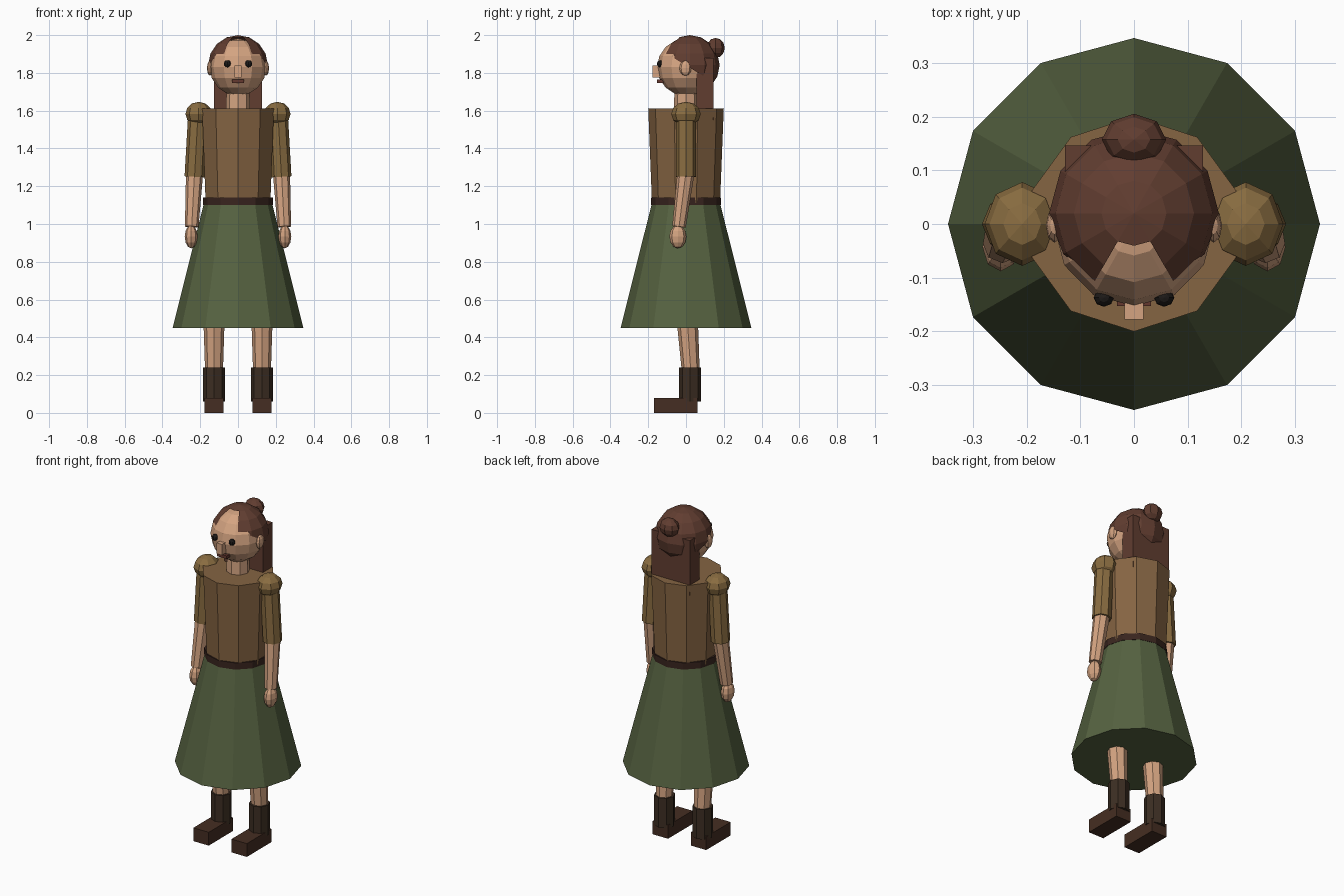
import bpy, bmesh, math
from mathutils import Vector, Matrix

if "Cube" in bpy.data.objects:
    bpy.data.objects.remove(bpy.data.objects["Cube"])


def material(name, color):
    m = bpy.data.materials.new(name)
    m.diffuse_color = (*color, 1)
    m.use_nodes = True
    m.node_tree.nodes["Principled BSDF"].inputs["Base Color"].default_value = m.diffuse_color
    return m


SKIN = material("skin", (0.66, 0.37, 0.22))
TUNIC = material("brown cloth", (0.235, 0.128, 0.055))
SLEEVE = material("light brown cloth", (0.25, 0.15, 0.052))
SKIRT = material("green cloth", (0.092, 0.122, 0.052))
HAIR = material("brown hair", (0.12, 0.047, 0.03))
BOOT = material("dark leather", (0.045, 0.027, 0.016))
SHOE = material("shoe leather", (0.06, 0.027, 0.016))
BELT = material("belt leather", (0.04, 0.018, 0.013))
EYE = material("black", (0.012, 0.01, 0.009))
LIP = material("lip brown", (0.13, 0.04, 0.028))


def finish(bm, name, mat):
    bmesh.ops.recalc_face_normals(bm, faces=bm.faces)
    me = bpy.data.meshes.new(name)
    bm.to_mesh(me)
    bm.free()
    me.materials.append(mat)
    ob = bpy.data.objects.new(name, me)
    bpy.context.collection.objects.link(ob)
    return ob


def limb(name, a, b, ra, rb, sides, mat):
    """Tapered prism from point a to point b."""
    a, b = Vector(a), Vector(b)
    d = b - a
    rot = Vector((0, 0, -1)).rotation_difference(d).to_matrix().to_4x4()
    if d.z > 0:
        rot = Matrix.Identity(4)
    bm = bmesh.new()
    rings = []
    for p, r in ((a, ra), (b, rb)):
        ring = []
        for i in range(sides):
            t = 2 * math.pi * i / sides
            ring.append(bm.verts.new(p + rot @ Vector((r * math.sin(t), r * math.cos(t), 0))))
        rings.append(ring)
    for i in range(sides):
        j = (i + 1) % sides
        bm.faces.new((rings[0][i], rings[0][j], rings[1][j], rings[1][i]))
    for ring in rings:
        bm.faces.new(ring)
    return finish(bm, name, mat)


def ball_mesh(loc, size, segs, rings):
    bm = bmesh.new()
    bmesh.ops.create_uvsphere(bm, u_segments=segs, v_segments=rings, radius=1)
    bmesh.ops.transform(bm, matrix=Matrix.Translation(loc) @ Matrix.Diagonal((*size, 1)), verts=bm.verts)
    return bm


def ball(name, loc, size, segs, rings, mat):
    return finish(ball_mesh(loc, size, segs, rings), name, mat)


def box(name, lo, hi, mat):
    lo, hi = Vector(lo), Vector(hi)
    bm = bmesh.new()
    bmesh.ops.create_cube(bm, size=1)
    m = Matrix.Translation((lo + hi) / 2) @ Matrix.Diagonal((*(hi - lo), 1))
    bmesh.ops.transform(bm, matrix=m, verts=bm.verts)
    return finish(bm, name, mat)


# Clothing
limb("skirt", (0, 0, 0.45), (0, 0, 1.12), 0.346, 0.178, 12, SKIRT)
limb("belt", (0, 0, 1.10), (0, 0, 1.14), 0.185, 0.185, 12, BELT)
limb("torso", (0, 0, 1.11), (0, 0, 1.612), 0.18, 0.2, 10, TUNIC)

# Head and face
limb("neck", (0, 0, 1.58), (0, 0, 1.74), 0.065, 0.06, 8, SKIN)
ball("head", (0, 0, 1.83), (0.15, 0.153, 0.152), 12, 8, SKIN)
box("nose", (-0.018, -0.178, 1.775), (0.018, -0.13, 1.84), SKIN)
box("mouth", (-0.032, -0.153, 1.747), (0.032, -0.12, 1.765), LIP)

# Hair cap: trimmed by a sloping plane, with a gap at the forehead
centre = Vector((0, 0.02, 1.842))
bm = ball_mesh(centre, (0.158, 0.158, 0.158), 12, 8)
gap = []
for f in bm.faces:
    d = f.calc_center_median() - centre
    if d.y < -0.055 and abs(d.x) < 0.55 * -d.y:
        gap.append(f)
bmesh.ops.delete(bm, geom=gap, context='FACES')
bmesh.ops.bisect_plane(bm, geom=bm.verts[:] + bm.edges[:] + bm.faces[:],
                       plane_co=(0, -0.12, 1.912), plane_no=(0, 0.605, 1), clear_inner=True)
finish(bm, "hair_cap", HAIR)
ball("hair_bun", (0, 0.157, 1.932), (0.06, 0.048, 0.053), 8, 6, HAIR)
box("back_hair", (-0.128, 0.055, 1.55), (0.128, 0.146, 1.88), HAIR)

# Paired parts
for side, s in (("left", 1), ("right", -1)):
    ball(side + "_eye", (s * 0.056, -0.137, 1.848), (0.019, 0.017, 0.019), 8, 6, EYE)
    ball(side + "_ear", (s * 0.148, -0.003, 1.825), (0.016, 0.032, 0.04), 8, 6, SKIN)

    # Arm
    ball(side + "_shoulder_puff", (s * 0.208, 0, 1.583), (0.07, 0.078, 0.064), 8, 6, SLEEVE)
    limb(side + "_sleeve", (s * 0.212, 0, 1.58), (s * 0.23, 0, 1.25), 0.052, 0.053, 8, SLEEVE)
    limb(side + "_forearm", (s * 0.229, 0.002, 1.29), (s * 0.245, -0.037, 0.985), 0.046, 0.036, 8, SKIN)
    ball(side + "_hand", (s * 0.248, -0.043, 0.933), (0.034, 0.045, 0.062), 8, 6, SKIN)

    # Leg and boot
    limb(side + "_thigh", (s * 0.1, 0, 1.0), (s * 0.127, 0.005, 0.5), 0.07, 0.057, 8, SKIN)
    limb(side + "_shin", (s * 0.127, 0.005, 0.52), (s * 0.127, 0.03, 0.15), 0.057, 0.045, 8, SKIN)
    limb(side + "_boot_shaft", (s * 0.127, 0.022, 0.24), (s * 0.127, 0.022, 0.06), 0.058, 0.058, 8, BOOT)
    box(side + "_boot_foot", (s * 0.127 - 0.051, -0.17, 0), (s * 0.127 + 0.051, 0.062, 0.08), SHOE)
